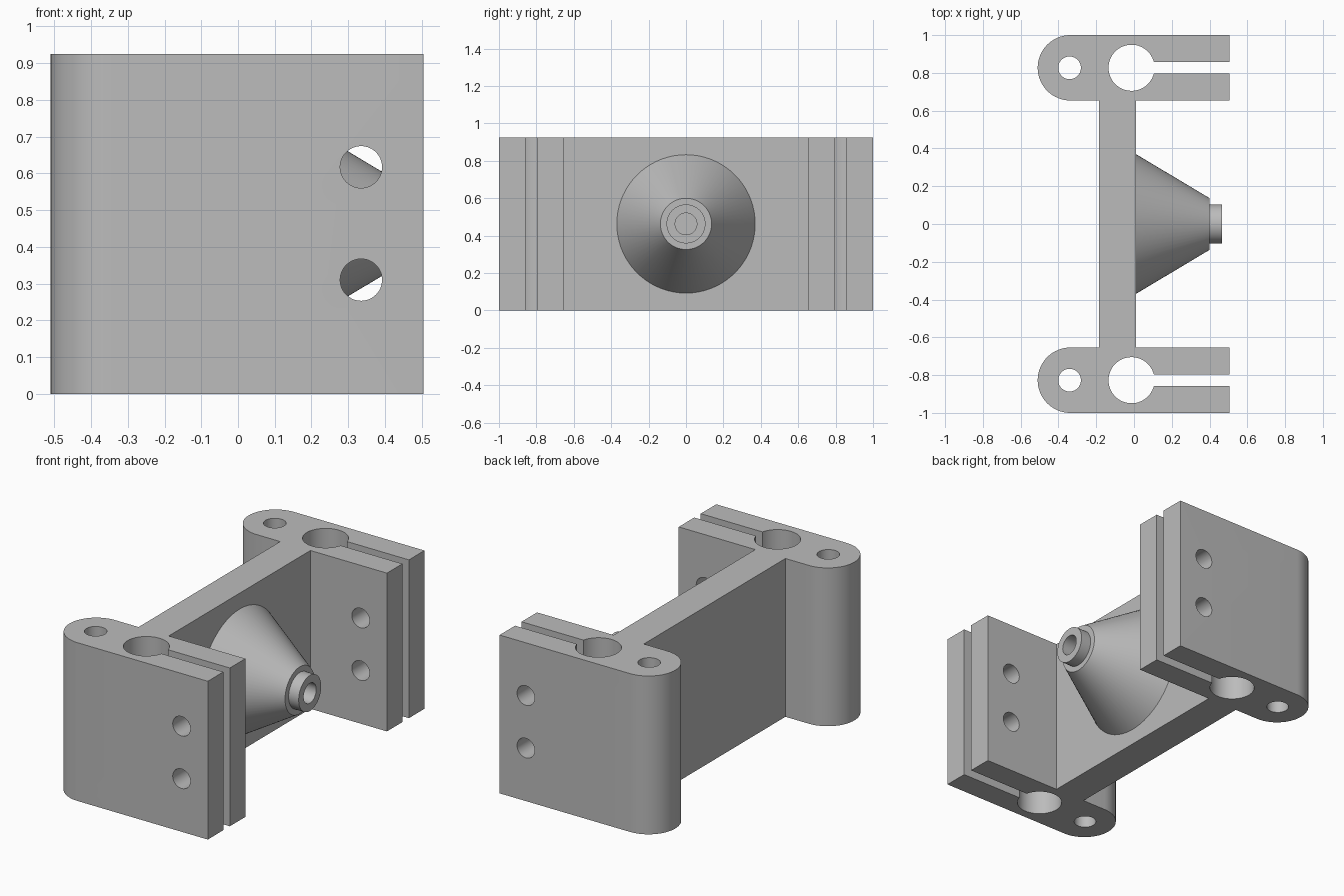
import bpy, bmesh
from math import sin, cos, pi, asin, radians
from mathutils import Matrix, Vector

if "Cube" in bpy.data.objects:
    bpy.data.objects.remove(bpy.data.objects["Cube"])

HEIGHT = 0.925
CLAMP_Y = 0.827          # centre line of each clamp
HALF_W = 0.173           # half width of each clamp
BORE_X, BORE_R = -0.013, 0.122
SLOT = 0.03              # half width of the slot
BACK_X, END_X = -0.337, 0.505
WEB_BACK, WEB_FRONT = -0.185, 0.01

grey = bpy.data.materials.new("plain grey")
grey.use_nodes = True
color = (0.5, 0.5, 0.5, 1)
grey.diffuse_color = color
grey.node_tree.nodes["Principled BSDF"].inputs["Base Color"].default_value = color


def make_object(name, bm):
    bmesh.ops.recalc_face_normals(bm, faces=bm.faces)
    mesh = bpy.data.meshes.new(name)
    bm.to_mesh(mesh)
    bm.free()
    mesh.materials.append(grey)
    obj = bpy.data.objects.new(name, mesh)
    bpy.context.collection.objects.link(obj)
    return obj


def activate(obj):
    bpy.ops.object.select_all(action='DESELECT')
    obj.select_set(True)
    bpy.context.view_layer.objects.active = obj


def arc(cx, cy, r, start, end, steps):
    angles = [start + (end - start) * i / steps for i in range(steps + 1)]
    return [(cx + r * cos(a), cy + r * sin(a)) for a in angles]


def drill(obj, center, radius, length, axis):
    bm = bmesh.new()
    turn = Vector((0, 0, 1)).rotation_difference(Vector(axis)).to_matrix().to_4x4()
    bmesh.ops.create_cone(bm, cap_ends=True, segments=48, radius1=radius, radius2=radius,
                          depth=length, matrix=Matrix.Translation(center) @ turn)
    cutter = make_object("hole_cutter", bm)
    cutter.hide_render = True
    mod = obj.modifiers.new("hole", 'BOOLEAN')
    mod.operation, mod.solver, mod.object = 'DIFFERENCE', 'EXACT', cutter
    activate(obj)
    bpy.ops.object.modifier_apply(modifier=mod.name)
    bpy.data.objects.remove(cutter)


# Bracket: half outline with slotted clamp, mirrored across y and extruded up
inner, outer = CLAMP_Y - HALF_W, CLAMP_Y + HALF_W
gap = asin(SLOT / BORE_R)
half = [(WEB_FRONT, inner), (END_X, inner), (END_X, CLAMP_Y - SLOT)]
half += arc(BORE_X, CLAMP_Y, BORE_R, -gap, gap - 2 * pi, 56)
half += [(END_X, CLAMP_Y + SLOT), (END_X, outer)]
half += arc(BACK_X, CLAMP_Y, HALF_W, pi / 2, 3 * pi / 2, 32)
half += [(WEB_BACK, inner)]
outline = half + [(x, -y) for x, y in reversed(half)]

bm = bmesh.new()
face = bm.faces.new([bm.verts.new((x, y, 0)) for x, y in outline])
top = bmesh.ops.extrude_face_region(bm, geom=[face])["geom"]
bmesh.ops.translate(bm, vec=(0, 0, HEIGHT),
                    verts=[v for v in top if isinstance(v, bmesh.types.BMVert)])
bracket = make_object("clamp_bracket", bm)

# Pin holes and clamp bolt holes
for side in (-1, 1):
    drill(bracket, (BACK_X - 0.004, side * CLAMP_Y, HEIGHT / 2), 0.06, 2, (0, 0, 1))
    for z in (0.31, 0.617):
        drill(bracket, (0.335, side * CLAMP_Y, z), 0.057, 0.6, (0, 1, 0))

# Conical boss with stepped nose and blind bore, turned about the x axis
profile = [(WEB_FRONT, 0.37), (0.4, 0.137), (0.4, 0.104), (0.465, 0.104),
           (0.465, 0.058), (0.2, 0.058), (0.2, 0)]
bm = bmesh.new()
verts = [bm.verts.new((x, 0, HEIGHT / 2 + r)) for x, r in profile]
edges = [bm.edges.new(pair) for pair in zip(verts, verts[1:])]
bmesh.ops.spin(bm, geom=verts + edges, cent=(0, 0, HEIGHT / 2), axis=(1, 0, 0),
               angle=2 * pi, steps=72, use_merge=True)
bmesh.ops.remove_doubles(bm, verts=bm.verts, dist=1e-5)
boss = make_object("conical_boss", bm)

for obj in (bracket, boss):
    activate(obj)
    bpy.ops.object.shade_smooth_by_angle(angle=radians(25))
